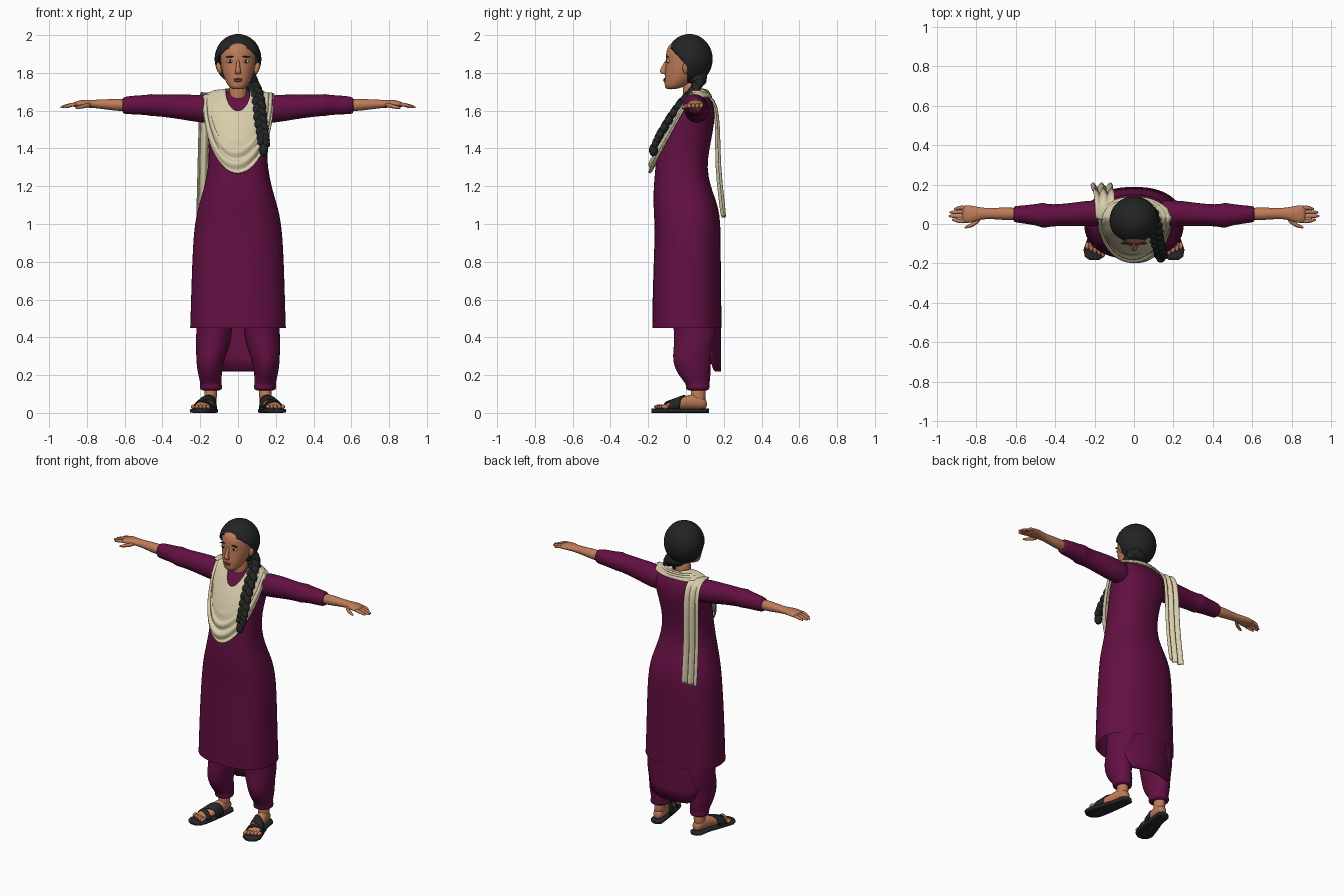
import bpy, bmesh
from math import sin, cos, pi, copysign
from mathutils import Vector, Matrix

if "Cube" in bpy.data.objects:
    bpy.data.objects.remove(bpy.data.objects["Cube"])


def material(name, r, g, b):
    m = bpy.data.materials.new(name)
    m.use_nodes = True
    m.diffuse_color = (r, g, b, 1)
    bsdf = m.node_tree.nodes["Principled BSDF"]
    bsdf.inputs["Base Color"].default_value = (r, g, b, 1)
    bsdf.inputs["Roughness"].default_value = 0.8
    return m


PLUM = material("plum cloth", .125, .005, .055)
CREAM = material("cream cloth", .68, .60, .40)
SKIN = material("brown skin", .52, .20, .10)
HAIR = material("black hair", .016, .017, .017)
LEATHER = material("dark leather", .02, .02, .022)
LIPS = material("brown lips", .32, .09, .06)
WHITE = material("eye white", .6, .6, .58)
IRIS = material("dark iris", .02, .015, .012)


def finish(name, bm, mat, mirror=False, subsurf=0, thick=0):
    bmesh.ops.recalc_face_normals(bm, faces=bm.faces)
    me = bpy.data.meshes.new(name)
    bm.to_mesh(me)
    bm.free()
    me.shade_smooth()
    me.materials.append(mat)
    ob = bpy.data.objects.new(name, me)
    bpy.context.collection.objects.link(ob)
    if mirror:
        ob.modifiers.new("Mirror", 'MIRROR')
    if thick:
        s = ob.modifiers.new("Solidify", 'SOLIDIFY')
        s.thickness, s.offset = thick, 0
    if subsurf:
        s = ob.modifiers.new("Subsurf", 'SUBSURF')
        s.levels = s.render_levels = subsurf
    return ob


def skin_rings(bm, rings, closed=True, caps=False):
    vs = [[bm.verts.new(p) for p in r] for r in rings]
    n = len(vs[0])
    for a, b in zip(vs, vs[1:]):
        for i in range(n if closed else n - 1):
            j = (i + 1) % n
            bm.faces.new((a[i], a[j], b[j], b[i]))
    if caps:
        bm.faces.new(vs[0])
        bm.faces.new(vs[-1])


def tube(name, rows, mat, axis='Z', n=16, power=2, caps=True, fold=0, bm=None, **kw):
    """Loft of ovals (x, y, z, radius a, radius b) square to an axis."""
    own = bm is None
    bm = bm or bmesh.new()
    rings = []
    for x, y, z, ra, rb in rows:
        ring = []
        for i in range(n):
            t = 2 * pi * i / n
            k = 1 + fold * sin(2 * t + 55 * z + 40 * x)
            a = ra * k * copysign(abs(cos(t)) ** (2 / power), cos(t))
            b = rb * k * copysign(abs(sin(t)) ** (2 / power), sin(t))
            ring.append({'X': (x, y + a, z + b), 'Y': (x + a, y, z + b),
                         'Z': (x + a, y + b, z)}[axis])
        rings.append(ring)
    skin_rings(bm, rings, True, caps)
    if own:
        return finish(name, bm, mat, **kw)


def sheet(name, fn, nu, nv, mat, closed=False, **kw):
    bm = bmesh.new()
    span = nu if closed else nu - 1
    skin_rings(bm, [[fn(u / span, v / (nv - 1)) for u in range(nu)] for v in range(nv)], closed)
    return finish(name, bm, mat, **kw)


def ball(bm, c, r, rot=Matrix(), seg=16):
    m = Matrix.Translation(c) @ rot.to_4x4() @ Matrix.Diagonal((*r, 1))
    return bmesh.ops.create_uvsphere(bm, u_segments=seg, v_segments=seg // 2 + 2, radius=1, matrix=m)


def blob(name, c, r, mat, rot=Matrix(), **kw):
    bm = bmesh.new()
    ball(bm, c, r, rot)
    return finish(name, bm, mat, **kw)


def front_back(rows):
    return [(0, (f + b) / 2, z, rx, (b - f) / 2) for z, rx, f, b in rows]


# Tunic: height, half width, front, back
tunic = tube("tunic", front_back([
    (.45, .255, -.18, .19), (.47, .254, -.18, .19), (.6, .25, -.178, .187),
    (.8, .244, -.172, .185), (.95, .236, -.166, .185), (1.05, .222, -.17, .18),
    (1.12, .202, -.174, .162), (1.2, .178, -.172, .13), (1.3, .158, -.162, .11),
    (1.4, .153, -.155, .125), (1.5, .165, -.12, .145), (1.58, .18, -.075, .155),
    (1.64, .175, -.035, .145), (1.68, .13, 0, .12), (1.705, .06, .02, .09)]),
    PLUM, n=28, power=2.3, caps=False, subsurf=1)


# Long rounded tail of the tunic behind the legs
def back_tail(u, v):
    s = 2 * u - 1
    low = .22 + .16 * max(0, abs(s) - .6) ** 2 / .16
    return .2 * s, .182 - .07 * s * s, .6 + (low - .6) * v


sheet("tunic_back_tail", back_tail, 21, 6, PLUM, thick=.008)

# Sleeves with a crease at the elbow
tube("sleeves", [(.1, .055, 1.6, .065, .07), (.2, .055, 1.61, .068, .077),
                 (.3, .05, 1.62, .06, .068), (.38, .045, 1.625, .057, .06),
                 (.44, .043, 1.628, .058, .058), (.46, .043, 1.63, .066, .062),
                 (.48, .047, 1.63, .057, .055), (.55, .048, 1.63, .049, .05),
                 (.605, .05, 1.628, .042, .047), (.612, .05, 1.628, .036, .04)],
     PLUM, 'X', fold=.025, mirror=True, subsurf=1)

# Gathered trousers
tube("trousers", [(.11, .04, .62, .1, .12), (.125, .05, .45, .099, .115),
                  (.132, .045, .37, .094, .11), (.143, .035, .3, .08, .108),
                  (.15, .032, .25, .069, .1), (.149, .042, .21, .066, .087),
                  (.145, .055, .175, .06, .075), (.143, .062, .15, .055, .064),
                  (.143, .062, .135, .061, .066), (.143, .062, .115, .056, .06)],
     PLUM, fold=.035, mirror=True, subsurf=1)

# Forearms, hands and fingers
tube("forearms", [(.57, .05, 1.628, .034, .036), (.66, .052, 1.632, .033, .032),
                  (.75, .054, 1.635, .026, .022), (.79, .052, 1.637, .035, .022),
                  (.83, .05, 1.637, .046, .02), (.86, .05, 1.633, .046, .016),
                  (.872, .05, 1.63, .04, .011)], SKIN, 'X', mirror=True, subsurf=1)
bm = bmesh.new()
for y, tip in ((.014, .925), (.038, .942), (.061, .937), (.083, .915)):
    mid = .05 + (y - .05) * .8
    tube("", [(.85, y, 1.635, .012, .012), (.89, y, 1.63, .012, .011),
              (tip - .012, mid, 1.62, .009, .009), (tip, mid, 1.617, .004, .004)],
         SKIN, 'X', 8, bm=bm)
tube("", [(.775, .03, 1.633, .014, .014), (.81, .0, 1.625, .014, .013),
          (.845, -.014, 1.617, .01, .01), (.862, -.018, 1.613, .004, .004)], SKIN, 'X', 8, bm=bm)
finish("fingers", bm, SKIN, mirror=True, subsurf=1)

# Ankles, feet, toes and sandals
tube("ankles", [(.143, .065, .16, .036, .04), (.145, .065, .09, .035, .04),
                (.147, .062, .04, .034, .045)], SKIN, n=12, mirror=True, subsurf=1)
foot = [(.143, .112, .045, .02, .022), (.145, .09, .055, .034, .036),
        (.15, .04, .06, .037, .045), (.162, -.01, .052, .041, .036),
        (.178, -.06, .042, .046, .025), (.19, -.11, .034, .046, .015)]
tube("feet", foot + [(.193, -.125, .03, .042, .01)], SKIN, 'Y', 14, mirror=True, subsurf=1)
bm = bmesh.new()
for i in range(5):
    ball(bm, (.158 + .02 * i, -.143 + .008 * i, .032), (.0115, .028 - .002 * i, .012), seg=10)
finish("toes", bm, SKIN, mirror=True)
tube("sandal_soles", [(.143, .122, .011, .022, .011), (.145, .105, .011, .04, .011),
                      (.155, .03, .011, .043, .011), (.178, -.06, .011, .054, .011),
                      (.196, -.13, .011, .06, .011), (.2, -.165, .011, .05, .011),
                      (.202, -.183, .011, .024, .011)],
     LEATHER, 'Y', 16, power=5, mirror=True)


def strap(name, low, high, lean):
    def fn(u, v):
        t = pi * u
        y = low + (high - low) * v + lean * cos(t)
        k = (y + .11) / .15
        return (.19 - .04 * k + (.052 - .01 * k) * cos(t), y,
                .02 + (.036 + .055 * k) * sin(t) ** .7)
    sheet(name, fn, 13, 5, LEATHER, mirror=True, thick=.006)


strap("instep_straps", -.07, -.012, -.02)
strap("toe_straps", -.1, -.075, .02)

# Neck and head
tube("neck", [(0, .035, 1.6, .06, .05), (0, .03, 1.68, .047, .045),
              (0, .025, 1.78, .047, .05)], SKIN, subsurf=1)
tube("head", front_back([(1.713, .025, -.1, -.06), (1.722, .045, -.112, -.02),
                         (1.745, .062, -.115, .03), (1.78, .077, -.114, .07),
                         (1.82, .089, -.11, .09), (1.86, .094, -.106, .1),
                         (1.9, .095, -.108, .1), (1.94, .088, -.1, .09),
                         (1.975, .055, -.06, .06)]), SKIN, n=20, subsurf=1)
bm = bmesh.new()
tube("", [(0, -.1, 1.872, .009, .008), (0, -.112, 1.84, .01, .013),
          (0, -.121, 1.815, .014, .019), (0, -.121, 1.8, .02, .018),
          (0, -.113, 1.792, .015, .009)], SKIN, n=10, bm=bm)
finish("nose", bm, SKIN, subsurf=1)
blob("ears", (.1, 0, 1.825), (.014, .018, .032), SKIN, Matrix.Rotation(.25, 3, 'Y'), mirror=True)
blob("eye_whites", (.041, -.094, 1.861), (.019, .008, .009), WHITE, mirror=True)
blob("irises", (.041, -.1, 1.861), (.008, .004, .008), IRIS, mirror=True)
blob("brows", (.043, -.098, 1.885), (.024, .006, .004), HAIR, Matrix.Rotation(.1, 3, 'Y'), mirror=True)
blob("upper_lip", (0, -.113, 1.767), (.025, .007, .005), LIPS)
blob("lower_lip", (0, -.113, 1.758), (.021, .008, .006), LIPS)

# Hair cap, opened along the hairline and in front of the ears
bm = bmesh.new()
ball(bm, (0, .018, 1.873), (.118, .117, .127), seg=32)
edge, slope = Vector((0, .008, 1.835)), Vector((0, -.74, -.67))
for co, no in ((edge, slope), (edge, Vector((0, -1, 0)))):
    bmesh.ops.bisect_plane(bm, geom=bm.verts[:] + bm.edges[:] + bm.faces[:], plane_co=co, plane_no=no)
cut = [f for f in bm.faces
       if (f.calc_center_median() - edge).dot(slope) > 0 and f.calc_center_median().y < edge.y]
bmesh.ops.delete(bm, geom=cut, context='FACES')
finish("hair", bm, HAIR, thick=.012)
blob("nape_hair", (.035, .065, 1.765), (.07, .045, .04), HAIR)

# Braid: overlapping strands alternating along a path, then a tuft
path = [Vector(p) for p in ((.06, .075, 1.765), (.09, .045, 1.71), (.108, -.025, 1.64),
                            (.118, -.085, 1.56), (.132, -.135, 1.48), (.136, -.16, 1.43))]
bm = bmesh.new()
strands = 22
for i in range(strands):
    k = i / (strands - 1) * (len(path) - 1)
    j = min(int(k), len(path) - 2)
    p = path[j].lerp(path[j + 1], k - j)
    side = 1 if i % 2 else -1
    r = .034 - .011 * i / strands
    turn = (path[j + 1] - path[j]).to_track_quat('Z', 'Y').to_matrix()
    ball(bm, p + Vector((side * .011, 0, 0)), (r * .85, r * .85, r * 1.25),
         turn @ Matrix.Rotation(side * .5, 3, 'Y'), 12)
ball(bm, (.136, -.172, 1.392), (.024, .024, .034))
finish("braid", bm, HAIR)


# Draped scarf: a loop round the neck that hangs deep in front
def drape(u, v):
    a = 2 * pi * u
    c = cos(a)
    front = max(0, c)
    x = (.062 + .128 * v ** .8) * sin(a)
    if c > 0:
        y = .03 - (.075 + .15 * v) * c - .03 * sin(pi * v) * c
        z = 1.70 - .01 * v - (.12 + .30 * v) * c
    else:
        y = .03 - (.07 + .035 * v) * c
        z = 1.71 - .04 * v * v
    wave = sin(v * 5 * 2 * pi + 1.2 * sin(a * 2))
    ripple = .009 * wave * (.35 + .65 * front) * min(1, 4 * v)
    return x * (1 + ripple), y - ripple * (1 if c > 0 else -.3), z + .4 * ripple


scarf = sheet("scarf_drape", drape, 56, 36, CREAM, closed=True)
wrap = scarf.modifiers.new("Rest on tunic", 'SHRINKWRAP')
wrap.target, wrap.wrap_mode, wrap.offset = tunic, 'OUTSIDE', .01
solid = scarf.modifiers.new("Solidify", 'SOLIDIFY')
solid.thickness, solid.offset = .008, 0

# Pleated scarf end falling over the right shoulder
fall = [(.02, 1.69), (.09, 1.7), (.145, 1.665), (.165, 1.58), (.168, 1.45),
        (.17, 1.3), (.185, 1.15), (.2, 1.03)]


def scarf_fall(u, v):
    y, z = fall[round(v * (len(fall) - 1))]
    pleat = .012 * sin(u * 5 * pi) * min(1, .3 + v)
    return -.195 + .1 * u - .025 * v + .01 * u * v, y + pleat, z - .01 * u * (1 - v)


sheet("scarf_end", scarf_fall, 21, len(fall), CREAM, thick=.009, subsurf=1)
